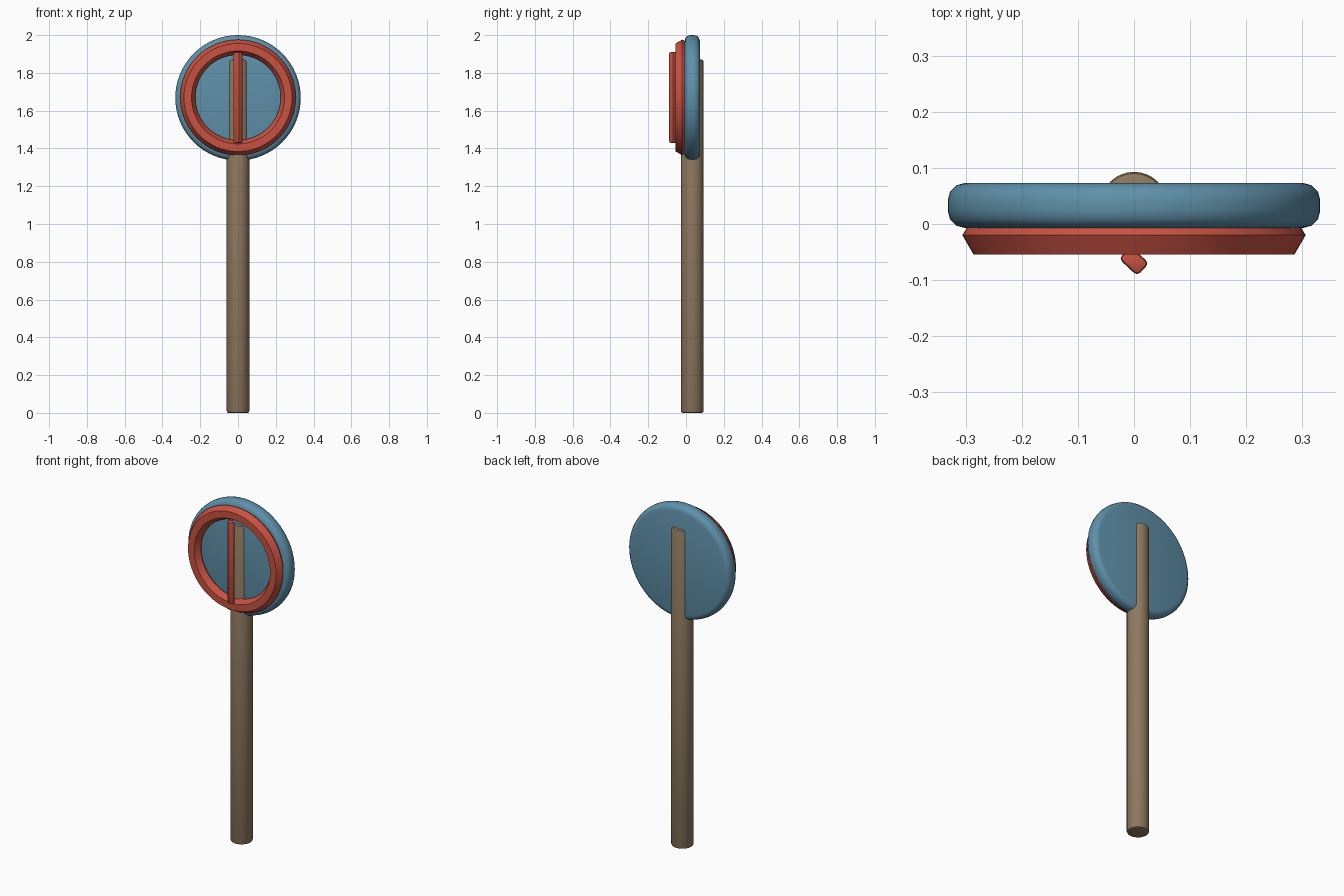
import bpy
import math

cube = bpy.data.objects.get("Cube")
if cube:
    bpy.data.objects.remove(cube, do_unlink=True)


def make_material(name, color):
    mat = bpy.data.materials.new(name)
    mat.use_nodes = True
    mat.diffuse_color = (*color, 1)
    mat.node_tree.nodes["Principled BSDF"].inputs["Base Color"].default_value = (*color, 1)
    return mat


def finish(name, mat, bevel=0, segments=3):
    """Name, colour, round off and smooth the active object."""
    obj = bpy.context.object
    obj.name = name
    obj.data.materials.append(mat)
    bpy.ops.object.transform_apply(location=False, rotation=False, scale=True)
    if bevel:
        mod = obj.modifiers.new("Rounded edges", "BEVEL")
        mod.width = bevel
        mod.segments = segments
        mod.limit_method = "ANGLE"
        mod.angle_limit = math.radians(40)
        bpy.ops.object.modifier_apply(modifier=mod.name)
    bpy.ops.object.shade_smooth_by_angle(angle=math.radians(40))
    return obj


wood = make_material("brown wood", (0.27, 0.19, 0.115))
blue = make_material("blue paint", (0.115, 0.28, 0.4))
red = make_material("red paint", (0.58, 0.085, 0.055))

CENTER_Z = 1.67
AXIS_Y = 0.033
FACING = (math.pi / 2, 0, 0)

# Pole, running up through the disc
bpy.ops.mesh.primitive_cylinder_add(vertices=32, radius=0.06, depth=1.87,
                                    location=(0, AXIS_Y, 0.935))
finish("pole", wood, 0.01, 2)

# Round sign plate
bpy.ops.mesh.primitive_cylinder_add(vertices=64, radius=0.332, depth=0.08,
                                    location=(0, AXIS_Y, CENTER_Z - 0.002), rotation=FACING)
finish("sign_disc", blue, 0.03, 3)

# Six-sided ring on the front of the plate
bpy.ops.mesh.primitive_torus_add(major_segments=64, minor_segments=6, major_radius=0.266,
                                 minor_radius=0.04, location=(0, -0.02, CENTER_Z),
                                 rotation=FACING)
ring = finish("ring", red)
bpy.ops.object.shade_smooth()

# Upright bar, turned about its own length
bpy.ops.mesh.primitive_cube_add(size=1, location=(0, -0.066, CENTER_Z),
                                rotation=(0, 0, math.radians(-43)))
bpy.context.object.scale = (0.045, 0.031, 0.48)
finish("upright_bar", red, 0.008, 2)
